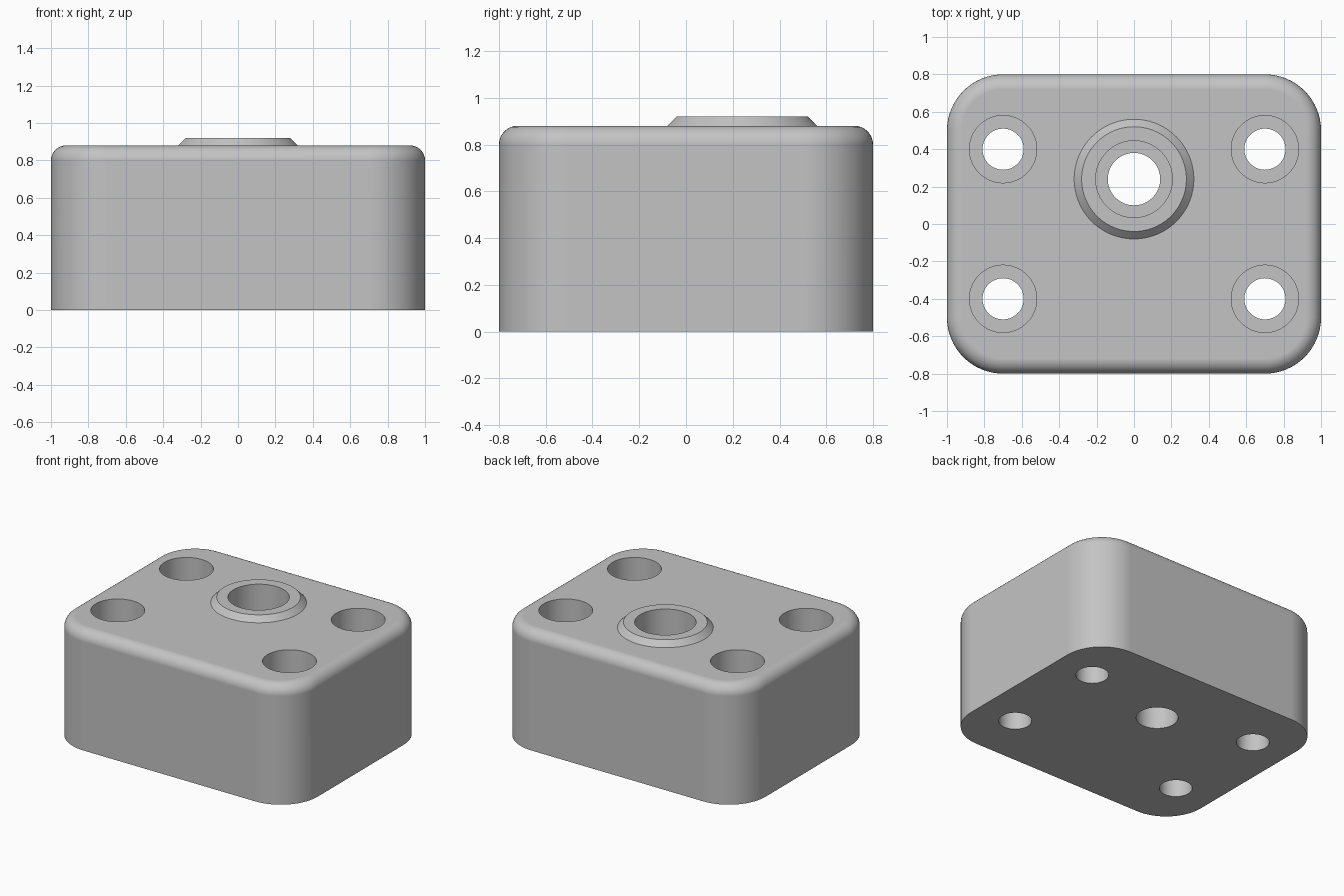
import bpy
import bmesh
from math import sin, cos, pi

cube = bpy.data.objects.get("Cube")
if cube:
    bpy.data.objects.remove(cube, do_unlink=True)

# Single machined grey
grey = bpy.data.materials.new("machined grey")
COLOUR = (0.55, 0.55, 0.55, 1)
grey.diffuse_color = COLOUR
grey.use_nodes = True
grey.node_tree.nodes["Principled BSDF"].inputs["Base Color"].default_value = COLOUR


def loft(name, rings):
    """Closed solid skinned through rings of equal point count, bottom to top."""
    bm = bmesh.new()
    loops = [[bm.verts.new(p) for p in ring] for ring in rings]
    n = len(loops[0])
    for low, high in zip(loops, loops[1:]):
        for i in range(n):
            j = (i + 1) % n
            bm.faces.new((low[i], low[j], high[j], high[i]))
    bm.faces.new(loops[0][::-1])
    bm.faces.new(loops[-1])
    bmesh.ops.recalc_face_normals(bm, faces=bm.faces)
    mesh = bpy.data.meshes.new(name)
    bm.to_mesh(mesh)
    bm.free()
    mesh.materials.append(grey)
    obj = bpy.data.objects.new(name, mesh)
    bpy.context.collection.objects.link(obj)
    return obj


def turned(name, x, y, profile, sides=64):
    """Solid of revolution from (radius, z) pairs."""
    angles = [2 * pi * i / sides for i in range(sides)]
    return loft(name, [[(x + r * cos(a), y + r * sin(a), z) for a in angles]
                       for r, z in profile])


def rounded_outline(inset, z, steps=16):
    """Rounded rectangle ring, pulled in by the given inset."""
    r = CORNER - inset
    ring = []
    for k, (sx, sy) in enumerate(((1, 1), (-1, 1), (-1, -1), (1, -1))):
        for i in range(steps + 1):
            a = (k + i / steps) * pi / 2
            ring.append((sx * (HALF_X - CORNER) + r * cos(a),
                         sy * (HALF_Y - CORNER) + r * sin(a), z))
    return ring


def combine(target, tool, operation):
    """Apply a boolean and discard the tool."""
    mod = target.modifiers.new(tool.name, 'BOOLEAN')
    mod.operation = operation
    mod.solver = 'EXACT'
    mod.object = tool
    bpy.context.view_layer.objects.active = target
    bpy.ops.object.modifier_apply(modifier=mod.name)
    bpy.data.objects.remove(tool, do_unlink=True)


HALF_X, HALF_Y, CORNER = 1.0, 0.8, 0.3
TOP, FILLET = 0.88, 0.08
BOSS_Y, BOSS_TOP = 0.24, 0.92

# Block with rounded corners and a filleted top edge
rings = [rounded_outline(0, 0)]
for i in range(9):
    a = i / 8 * pi / 2
    rings.append(rounded_outline(FILLET * (1 - cos(a)), TOP - FILLET * (1 - sin(a))))
block = loft("mounting_block", rings)

# Chamfered boss
boss = turned("boss", 0, BOSS_Y, [(0.32, 0.7), (0.32, TOP), (0.28, BOSS_TOP)], 96)
combine(block, boss, 'UNION')


def stepped_hole(x, y, bore, counterbore, floor):
    cutter = turned("hole_cutter", x, y, [(bore, -0.1), (bore, floor),
                                          (counterbore, floor), (counterbore, 1.1)])
    combine(block, cutter, 'DIFFERENCE')


# Central bore and four counterbored corner holes
stepped_hole(0, BOSS_Y, 0.14, 0.205, 0.6)
for sx in (-1, 1):
    for sy in (-1, 1):
        stepped_hole(sx * 0.7, sy * 0.4, 0.11, 0.18, 0.62)

# Smooth the curves, keep machined edges crisp
bpy.ops.object.select_all(action='DESELECT')
block.select_set(True)
bpy.context.view_layer.objects.active = block
bpy.ops.object.shade_smooth_by_angle(angle=pi / 6)
weighted = block.modifiers.new("flat_faces", 'WEIGHTED_NORMAL')
weighted.keep_sharp = True
